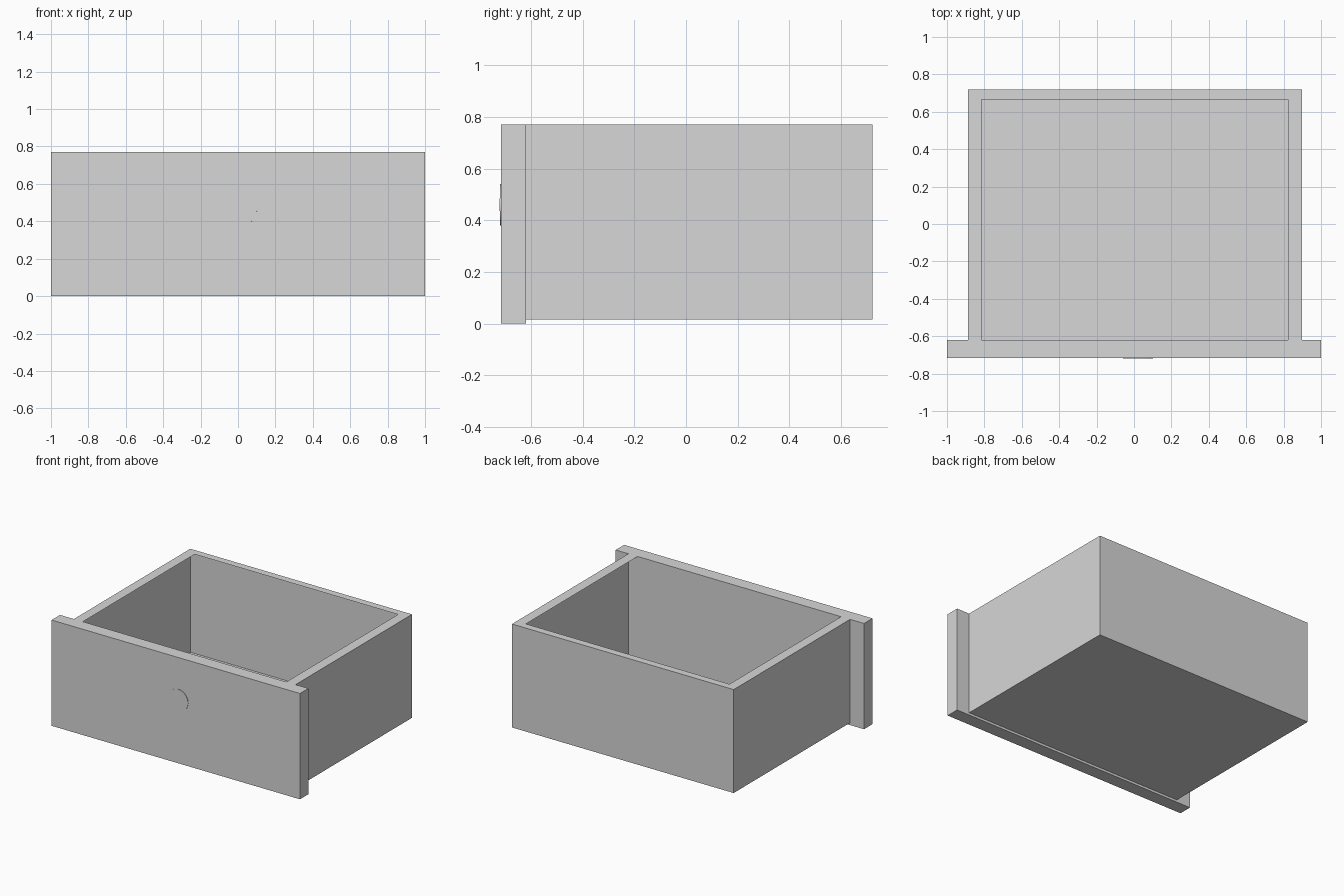
import bpy
import bmesh
from mathutils import Matrix, Vector

if "Cube" in bpy.data.objects:
    bpy.data.objects.remove(bpy.data.objects["Cube"], do_unlink=True)

grey = bpy.data.materials.new("plain_grey")
grey.use_nodes = True
GREY = (0.68, 0.68, 0.68, 1)
grey.diffuse_color = GREY
grey.node_tree.nodes["Principled BSDF"].inputs["Base Color"].default_value = GREY


def add_object(name, bm):
    mesh = bpy.data.meshes.new(name)
    bm.to_mesh(mesh)
    bm.free()
    mesh.materials.append(grey)
    obj = bpy.data.objects.new(name, mesh)
    bpy.context.collection.objects.link(obj)
    return obj


def box_mesh(low, high):
    low, high = Vector(low), Vector(high)
    bm = bmesh.new()
    place = Matrix.Translation((low + high) / 2) @ Matrix.Diagonal((*(high - low), 1))
    bmesh.ops.create_cube(bm, size=1, matrix=place)
    return bm


TOP, BASE = 0.77, 0.017
LEFT, RIGHT = 0.897, -0.888
INNER_LEFT, INNER_RIGHT = 0.823, -0.816
JOINT, INNER_BACK, BACK = -0.619, 0.666, 0.72

# Front panel, wider and lower than the tray
add_object("front_panel", box_mesh((-1, -0.716, 0), (1, JOINT, TOP)))

# Tray: thin shell of floor, sides and back, open at the top and at the panel
bm = box_mesh((RIGHT, JOINT, BASE), (LEFT, BACK, TOP))
bm.normal_update()
open_faces = [f for f in bm.faces if f.normal.z > 0.5 or f.normal.y < -0.5]
bmesh.ops.delete(bm, geom=open_faces, context="FACES")
add_object("tray_shell", bm)

# Flat U-shaped rim that overhangs the inside of the shell
bm = bmesh.new()
outline = [(LEFT, JOINT), (LEFT, BACK), (RIGHT, BACK), (RIGHT, JOINT),
           (INNER_RIGHT, JOINT), (INNER_RIGHT, INNER_BACK),
           (INNER_LEFT, INNER_BACK), (INNER_LEFT, JOINT)]
bm.faces.new([bm.verts.new((x, y, TOP)) for x, y in outline])
add_object("tray_rim", bm)

# Thin round knob, set slightly askew into the front panel
bm = bmesh.new()
turn = Matrix.Rotation(-0.01, 4, "Z") @ Matrix.Rotation(1.5708, 4, "X")
bmesh.ops.create_cone(bm, cap_ends=True, segments=32, radius1=0.08, radius2=0.08,
                      depth=0.03, matrix=Matrix.Translation((0.021, -0.7042, 0.46)) @ turn)
knob = add_object("knob", bm)
bpy.ops.object.select_all(action="DESELECT")
knob.select_set(True)
bpy.context.view_layer.objects.active = knob
bpy.ops.object.shade_smooth_by_angle()
